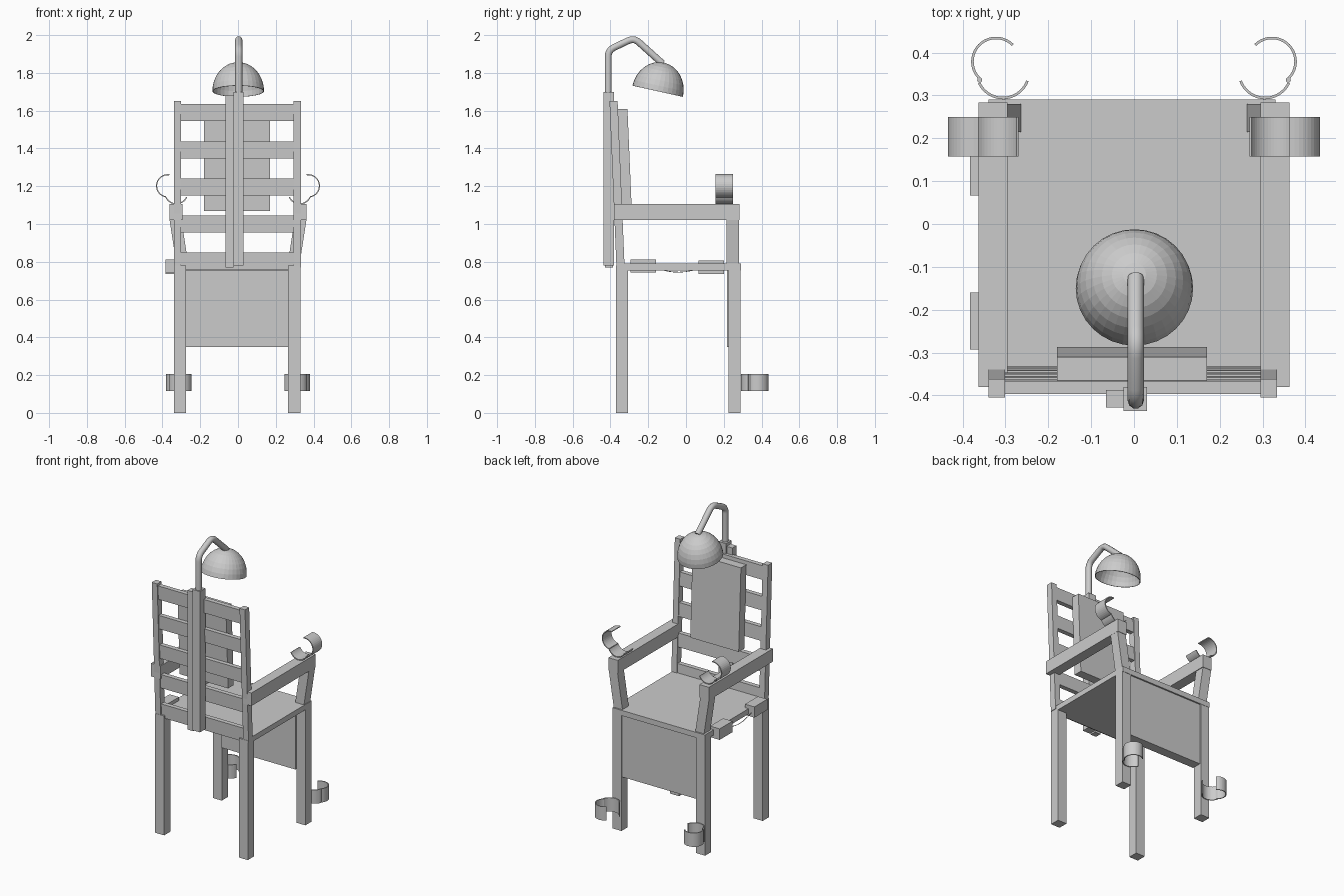
import bpy, bmesh, math
from mathutils import Matrix, Vector

cube = bpy.data.objects.get("Cube")
if cube:
    bpy.data.objects.remove(cube, do_unlink=True)

grey = bpy.data.materials.new("plain grey")
grey.use_nodes = True
COLOUR = (0.6, 0.6, 0.6, 1)
grey.diffuse_color = COLOUR
for node in grey.node_tree.nodes:
    if node.type == 'BSDF_PRINCIPLED':
        node.inputs["Base Color"].default_value = COLOUR


def finish(name, bm):
    bmesh.ops.recalc_face_normals(bm, faces=bm.faces)
    mesh = bpy.data.meshes.new(name)
    bm.to_mesh(mesh)
    bm.free()
    mesh.materials.append(grey)
    ob = bpy.data.objects.new(name, mesh)
    bpy.context.collection.objects.link(ob)
    return ob


def box(name, x, y, z, lean=(0, 0)):
    """Box from ranges; lean shifts the top face in x and y."""
    bm = bmesh.new()
    bmesh.ops.create_cube(bm, size=1)
    for v in bm.verts:
        t = v.co + Vector((0.5, 0.5, 0.5))
        v.co = [r[0] + (r[1] - r[0]) * k for r, k in zip((x, y, z), t)]
        v.co.x += lean[0] * t.z
        v.co.y += lean[1] * t.z
    return finish(name, bm)


def arc_band(name, centre, radius, start, end, depth, side, upright):
    """Thin curved strap; its axis is z when upright, otherwise y."""
    bm = bmesh.new()
    rows, steps, thick = [], 18, 0.006
    for i in range(steps + 1):
        a = math.radians(start + (end - start) * i / steps)
        row = []
        for r, d in ((radius, 0), (radius, 1), (radius - thick, 1), (radius - thick, 0)):
            u = side * (centre[0] + r * math.cos(a))
            w = centre[1] + r * math.sin(a)
            row.append(bm.verts.new((u, w, depth[d]) if upright else (u, depth[d], w)))
        rows.append(row)
    for p, q in zip(rows, rows[1:]):
        for k in range(4):
            m = (k + 1) % 4
            bm.faces.new((p[k], p[m], q[m], q[k]))
    bm.faces.new(rows[0])
    bm.faces.new(rows[-1])
    return finish(name, bm)


def tube(name, points, radius, bend=0):
    """Round tube along a path, with the inner corners rounded."""
    pts = [Vector(p) for p in points]
    path = [pts[0]]
    for a, b, c in zip(pts, pts[1:], pts[2:]):
        p = b + (a - b).normalized() * bend
        q = b + (c - b).normalized() * bend
        for i in range(6):
            t = i / 5
            path.append(p * (1 - t) ** 2 + b * 2 * t * (1 - t) + q * t * t)
    path.append(pts[-1])
    curve = bpy.data.curves.new(name, 'CURVE')
    curve.dimensions = '3D'
    curve.bevel_depth = radius
    curve.bevel_resolution = 3
    curve.use_fill_caps = True
    spline = curve.splines.new('POLY')
    spline.points.add(len(path) - 1)
    for sp, p in zip(spline.points, path):
        sp.co = (*p, 1)
    curve.materials.append(grey)
    ob = bpy.data.objects.new(name, curve)
    bpy.context.collection.objects.link(ob)
    return ob


# Seat and the panel between the front legs
box("seat", (-0.34, 0.33), (-0.35, 0.29), (0.755, 0.79))
box("leg_panel", (-0.275, 0.265), (0.217, 0.28), (0.35, 0.76))

# Legs, back posts, arms and cuffs on both sides
for side, label in ((-1, "right"), (1, "left")):
    def span(a, b, shift=0.0):
        return tuple(sorted((side * a + shift, side * b + shift)))

    box(label + "_rear_leg", span(0.27, 0.335, -0.005), (-0.37, -0.307), (0, 0.78))
    box(label + "_front_leg", span(0.27, 0.335, -0.005), (0.225, 0.288), (0, 0.78))
    box(label + "_back_post", span(0.298, 0.337, -0.003), (-0.368, -0.325),
        (0.77, 1.65), (0, -0.037))
    box(label + "_arm", span(0.295, 0.363), (-0.38, 0.283), (1.02, 1.105))
    box(label + "_arm_support", span(0.262, 0.325), (0.215, 0.28),
        (0.78, 1.02), (side * 0.037, 0))
    # Wrist cuff: lower half on the arm, open half hinged outside
    wrist = (0.157, 0.25)
    arc_band(label + "_wrist_cuff_lower", (0.327, 1.168), 0.064, 205, 335, wrist, side, False)
    arc_band(label + "_wrist_cuff_open", (0.372, 1.202), 0.062, 98, -80, wrist, side, False)
    # Ankle cuff: same idea, lying flat in front of the leg
    ankle = (0.115, 0.205)
    arc_band(label + "_ankle_cuff_fixed", (0.306, 0.355), 0.064, 200, 335, ankle, side, True)
    arc_band(label + "_ankle_cuff_open", (0.322, 0.379), 0.058, 50, -48, ankle, side, True)
    arc_band(label + "_ankle_cuff_tip", (0.322, 0.379), 0.058, 135, 50, ankle, side, True)
    tube(label + "_ankle_hinge", [(side * 0.36, 0.336, h) for h in ankle], 0.006)

# Horizontal slats following the lean of the back
for i in range(5):
    low = 0.76 + i * 0.196
    y = -0.36 - 0.042 * (low - 0.77)
    box("back_slat_%d" % (i + 1), (-0.31, 0.31), (y, y + 0.03), (low, low + 0.09), (0, -0.004))

# Back cushion and the uprights carrying the lamp
box("back_cushion", (-0.18, 0.17), (-0.345, -0.287), (1.07, 1.61), (0, -0.023))
box("lamp_upright", (-0.024, 0.03), (-0.436, -0.38), (0.78, 1.70))
box("side_upright", (-0.065, -0.024), (-0.428, -0.387), (0.77, 1.68))

# Bent lamp pole
tube("lamp_pole", [(0.004, -0.412, 1.68), (0.004, -0.412, 1.92),
                   (0.004, -0.275, 1.985), (0.004, -0.125, 1.85)], 0.019, 0.035)

# Open half-sphere lamp shade, tilted
bm = bmesh.new()
bmesh.ops.create_uvsphere(bm, u_segments=32, v_segments=16, radius=0.137)
bmesh.ops.delete(bm, geom=[v for v in bm.verts if v.co.z < -0.001], context='VERTS')
for v in bm.verts:
    v.co.z *= 1.13
bm.transform(Matrix.Translation((0.001, -0.15, 1.703)) @ Matrix.Rotation(math.radians(-12.5), 4, 'X'))
shade = finish("lamp_shade", bm)
rim = shade.modifiers.new("thickness", 'SOLIDIFY')
rim.thickness = 0.004

# Two small boxes on the seat's side, joined by a wire
box("rear_side_box", (-0.383, -0.315), (-0.293, -0.16), (0.743, 0.813))
box("front_side_box", (-0.383, -0.315), (0.067, 0.2), (0.735, 0.807))
tube("wire", [(-0.36, -0.17, 0.77), (-0.36, -0.05, 0.735), (-0.36, 0.08, 0.765)], 0.002, 0.08)
